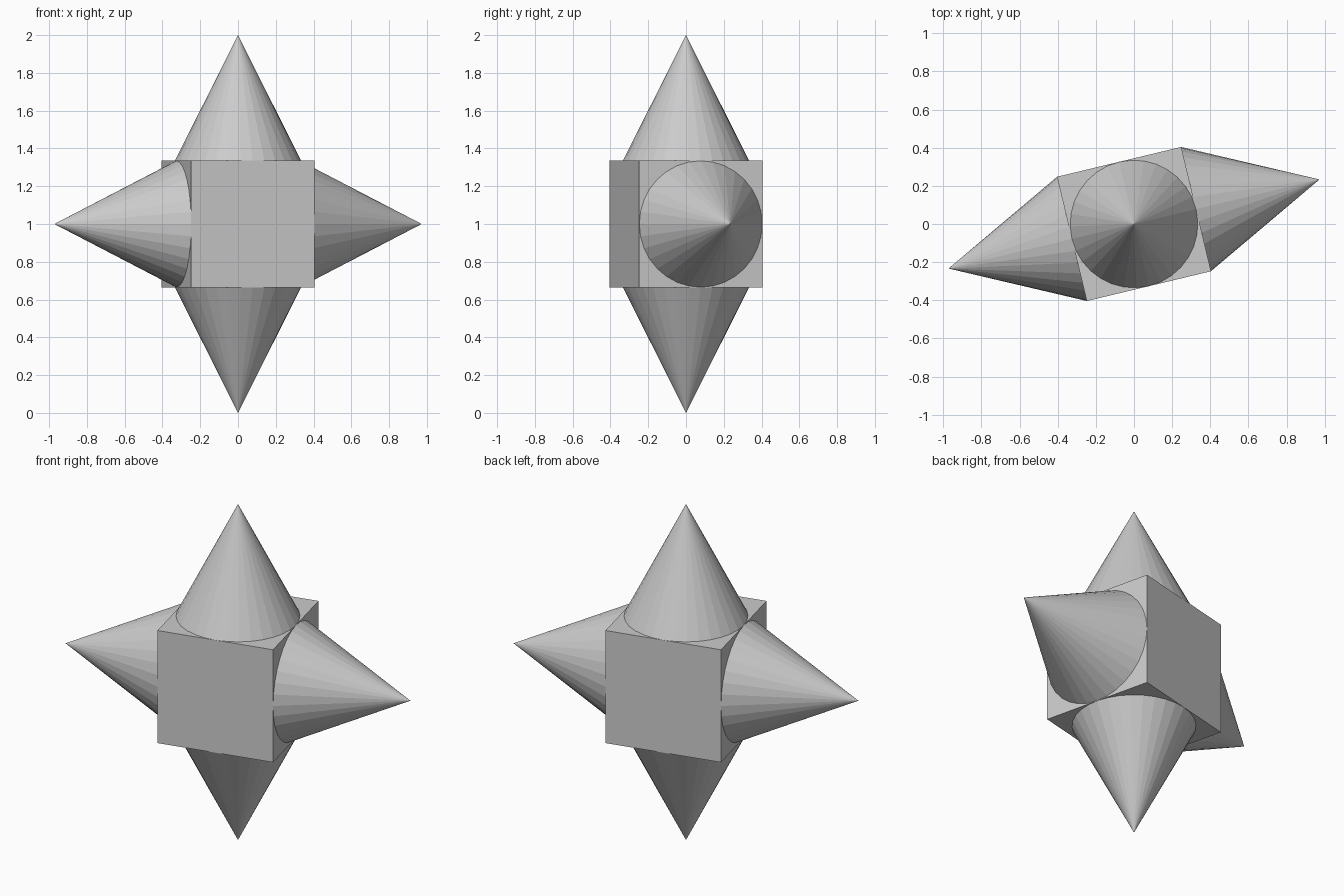
import bpy
from math import radians, pi
from mathutils import Matrix, Vector

if "Cube" in bpy.data.objects:
    bpy.data.objects.remove(bpy.data.objects["Cube"])

HALF = 0.335      # half the cube's side
BASE = 0.333      # distance from centre to each cone base
RADIUS = 0.3355
FRAME = Matrix.Translation((0, 0, 1)) @ Matrix.Rotation(radians(13.5), 4, 'Z')

# Central cube, turned about the vertical
bpy.ops.mesh.primitive_cube_add(size=2 * HALF)
cube = bpy.context.object
cube.name = "core_cube"
cube.matrix_world = FRAME


def add_spike(name, axis, angle):
    """Cone pointing outward from one cube face, tip 1 unit from the centre."""
    depth = 1 - BASE
    bpy.ops.mesh.primitive_cone_add(vertices=32, radius1=RADIUS, radius2=0, depth=depth)
    spike = bpy.context.object
    spike.name = name
    offset = Matrix.Translation(Vector((0, 0, BASE + depth / 2)))
    spike.matrix_world = FRAME @ Matrix.Rotation(angle, 4, axis) @ offset


# Vertical pair and horizontal pair of spikes
add_spike("top_spike", 'X', 0)
add_spike("bottom_spike", 'X', pi)
add_spike("right_spike", 'Y', pi / 2)
add_spike("left_spike", 'Y', -pi / 2)
